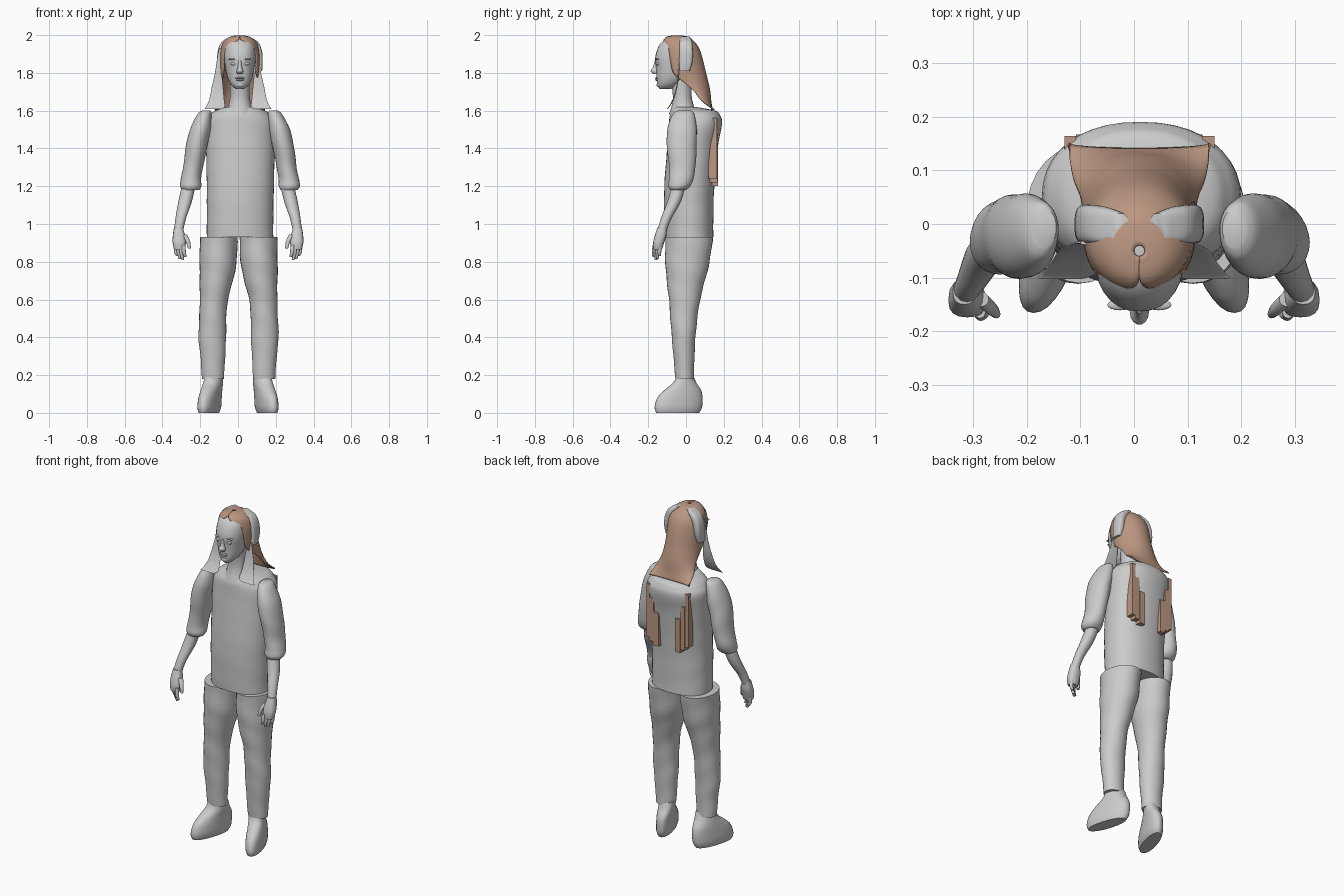
import bpy
import bmesh
from math import sin, cos, pi, radians, copysign

if "Cube" in bpy.data.objects:
    bpy.data.objects.remove(bpy.data.objects["Cube"], do_unlink=True)


def make_material(name, colour):
    mat = bpy.data.materials.new(name)
    mat.use_nodes = True
    mat.diffuse_color = colour
    bsdf = mat.node_tree.nodes["Principled BSDF"]
    bsdf.inputs["Base Color"].default_value = colour
    bsdf.inputs["Roughness"].default_value = 0.8
    return mat


GREY = make_material("plain grey", (0.6, 0.6, 0.6, 1))
BROWN = make_material("hair brown", (0.5, 0.31, 0.22, 1))


def finish(name, bm, mat, angle=50):
    """Turn a bmesh into a smooth shaded object."""
    mesh = bpy.data.meshes.new(name)
    bm.to_mesh(mesh)
    bm.free()
    obj = bpy.data.objects.new(name, mesh)
    bpy.context.collection.objects.link(obj)
    mesh.materials.append(mat)
    bpy.ops.object.select_all(action="DESELECT")
    obj.select_set(True)
    bpy.context.view_layer.objects.active = obj
    bpy.ops.object.shade_smooth_by_angle(angle=radians(angle))
    return obj


def spline(rows, steps=4):
    """Smooth Catmull-Rom interpolation through rows of numbers."""
    out = []
    last = len(rows) - 1
    for i in range(last):
        quad = zip(rows[max(i - 1, 0)], rows[i], rows[i + 1], rows[min(i + 2, last)])
        quad = list(quad)
        for k in range(steps):
            t = k / steps
            out.append([b + t * ((c - a) + t * ((2 * a - 5 * b + 4 * c - d)
                        + t * (3 * b - 3 * c + d - a))) / 2 for a, b, c, d in quad])
    out.append(list(rows[-1]))
    return out


def skin(name, rings, mat, closed=True):
    """Bridge rings of points; closed rings also get end caps."""
    bm = bmesh.new()
    rows = [[bm.verts.new(p) for p in ring] for ring in rings]
    count = len(rows[0])
    for low, high in zip(rows, rows[1:]):
        for i in range(count if closed else count - 1):
            j = (i + 1) % count
            bm.faces.new((low[i], low[j], high[j], high[i]))
    if closed:
        bm.faces.new(rows[0])
        bm.faces.new(rows[-1])
    bmesh.ops.recalc_face_normals(bm, faces=bm.faces)
    return finish(name, bm, mat)


def loft(name, sections, mat=GREY, side=1, shift=0, power=2, shear=0, wrinkle=0, sides=28):
    """Sections are (height, x low, x high, y low, y high)."""
    rings = []
    for z, x0, x1, y0, y1 in spline(sections):
        ring = []
        for i in range(sides):
            a = 2 * pi * i / sides
            fold = 1 + wrinkle * sin(42 * z + 2 * sin(a + side))
            c = copysign(abs(cos(a)) ** (2 / power), cos(a)) * fold
            s = copysign(abs(sin(a)) ** (2 / power), sin(a)) * fold
            y = (y0 + y1) / 2 + s * (y1 - y0) / 2
            x = (x0 + x1) / 2 + c * (x1 - x0) / 2 - shear * (y + 0.04)
            ring.append((side * x + shift, y, z))
        rings.append(ring)
    return skin(name, rings, mat)


def limb(name, points, **options):
    """Round limb through (x, y, z, radius) points."""
    return loft(name, [(z, x - r, x + r, y - r, y + r) for x, y, z, r in points],
                sides=12, **options)


def ball(name, centre, size):
    bm = bmesh.new()
    bmesh.ops.create_uvsphere(bm, u_segments=16, v_segments=10, radius=1)
    bmesh.ops.scale(bm, vec=size, verts=bm.verts)
    bmesh.ops.translate(bm, vec=centre, verts=bm.verts)
    return finish(name, bm, GREY)


def block(name, low, high, mat):
    bm = bmesh.new()
    bmesh.ops.create_cube(bm, size=1)
    for v in bm.verts:
        v.co = [a + (c + 0.5) * (b - a) for a, b, c in zip(low, high, v.co)]
    return finish(name, bm, mat, 30)


# Shirt body
loft("shirt", [(.93, -.165, .187, -.11, .145), (1.05, -.165, .187, -.115, .145),
               (1.2, -.165, .19, -.115, .15), (1.4, -.17, .195, -.1, .168),
               (1.53, -.172, .198, -.09, .19), (1.575, -.15, .175, -.085, .182),
               (1.6, -.12, .145, -.075, .155), (1.62, -.06, .075, -.07, .05)],
     power=2.2, wrinkle=.006, sides=40)

# Neck and head
MID = .01
loft("neck", [(1.58, -.08, .08, -.09, .06), (1.63, -.06, .06, -.075, .04),
              (1.68, -.052, .052, -.07, .03), (1.77, -.052, .052, -.08, .03)], shift=MID)
loft("head", [(1.715, -.022, .022, -.14, -.08), (1.735, -.045, .045, -.152, -.04),
              (1.77, -.064, .064, -.155, 0), (1.82, -.076, .076, -.158, .03),
              (1.88, -.084, .084, -.163, .045), (1.94, -.08, .08, -.145, .04),
              (1.975, -.058, .058, -.112, .01), (1.99, -.02, .02, -.07, -.03)],
     shift=MID, power=2.2)

# Face
loft("nose", [(1.865, -.009, .009, -.166, -.14), (1.83, -.011, .011, -.176, -.14),
              (1.81, -.018, .018, -.188, -.14), (1.795, -.015, .015, -.174, -.14)],
     shift=MID, sides=14)
ball("upper_lip", (MID, -.153, 1.773), (.026, .011, .005))
ball("lower_lip", (MID, -.152, 1.763), (.022, .011, .006))
ball("chin", (MID, -.142, 1.737), (.024, .014, .014))

# Hair cap: arcs of (height, half width, centre y, depth, degrees past the sides)
arcs = [(1.995, .01, -.05, .01, 90), (1.988, .05, -.045, .055, 90),
        (1.965, .08, -.04, .08, 76), (1.93, .095, -.03, .095, 42),
        (1.88, .1, -.025, .108, 33), (1.8, .1, -.01, .112, 30),
        (1.75, .1, .015, .1, 15), (1.7, .105, .045, .08, 0),
        (1.65, .12, .085, .045, 0), (1.605, .132, .15, -.012, 0)]
rings = []
for z, w, yc, depth, past in spline(arcs):
    turn = [radians(-past + (180 + 2 * past) * i / 36) for i in range(37)]
    rings.append([(MID + w * cos(t), yc + depth * sin(t), z) for t in turn])
hair = skin("hair_cap", rings, BROWN, closed=False)
thick = hair.modifiers.new("thickness", "SOLIDIFY")
thick.thickness = .008
thick.offset = 0

for side, word in ((1, "left"), (-1, "right")):
    both = dict(side=side, shift=MID)

    # Eyes and brows
    ball(word + "_eye", (MID + side * .035, -.15, 1.848), (.016, .009, .008))
    ball(word + "_brow", (MID + side * .036, -.151, 1.872), (.024, .01, .005))

    # Side hair pads and hanging front locks
    loft(word + "_hair_pad", [(1.81, .085, .118, -.035, .02), (1.86, .08, .121, -.036, .034),
                              (1.92, .07, .116, -.036, .036), (1.965, .045, .095, -.036, .032),
                              (1.992, .02, .05, -.034, .02)], power=3, **both)
    locks = [(1.93, .085, .1, -.035), (1.88, .085, .11, -.035), (1.8, .085, .122, -.04),
             (1.72, .078, .14, -.05), (1.66, .073, .152, -.068), (1.62, .07, .17, -.09),
             (1.608, .09, .18, -.1)]
    loft(word + "_front_lock", [(z, a, b, y - .003, y + .003) for z, a, b, y in locks],
         side=side, power=3)

    # Strands down the back
    for i, (a, b, low, high) in enumerate([(.118, .14, 1.24, 1.56), (.09, .118, 1.22, 1.48),
                                           (.055, .09, 1.2, 1.4)]):
        xs = sorted((MID + side * a, MID + side * b))
        block(f"{word}_back_strand_{i + 1}", (xs[0], .12 + .008 * i, low),
              (xs[1], .164 + .003 * i, high), BROWN)

    # Sleeve and forearm
    loft(word + "_sleeve", [(1.6, .155, .2, -.045, .03), (1.58, .15, .225, -.07, .045),
                            (1.5, .155, .265, -.1, .056), (1.4, .175, .288, -.1, .055),
                            (1.3, .195, .3, -.09, .05), (1.24, .205, .313, -.09, .04),
                            (1.2, .205, .317, -.095, .022), (1.18, .215, .305, -.085, 0)],
         wrinkle=.015, **both)
    limb(word + "_forearm", [(.257, -.035, 1.22, .036), (.28, -.062, 1.12, .036),
                             (.303, -.105, 1.03, .028), (.315, -.128, .96, .024)], side=side)

    # Hand
    loft(word + "_palm", [(.985, .295, .338, -.15, -.102), (.94, .28, .345, -.165, -.104),
                          (.9, .276, .346, -.174, -.116), (.865, .282, .338, -.172, -.128)],
         side=side, power=2.5, sides=16)
    for i in range(4):
        x, y, drop = .288 + .014 * i, -.165 + .01 * i, (.015, 0, .004, .02)[i]
        limb(f"{word}_finger_{i + 1}", [(x, y, .89, .011), (x - .002, y - .006, .85, .01),
                                        (x - .01, y - .004, .81 + drop, .007)], side=side)
    limb(word + "_thumb", [(.285, -.14, .945, .014), (.266, -.158, .91, .012),
                           (.257, -.168, .87, .008)], side=side)

    # Trouser leg and shoe
    loft(word + "_trouser_leg", [(.93, .005, .205, -.11, .143), (.8, .01, .207, -.11, .125),
                                 (.7, .03, .206, -.102, .1), (.6, .056, .205, -.09, .075),
                                 (.5, .065, .208, -.083, .06), (.4, .066, .212, -.075, .05),
                                 (.28, .072, .2, -.065, .044), (.18, .077, .194, -.056, .042)],
         side=side, shift=.003, wrinkle=.015)
    loft(word + "_shoe", [(0, .112, .195, -.158, .07), (.03, .102, .202, -.166, .085),
                          (.08, .1, .2, -.152, .088), (.12, .098, .196, -.115, .08),
                          (.16, .092, .19, -.068, .055), (.2, .09, .184, -.05, .038)],
         side=side, shear=.28, power=2.2)
